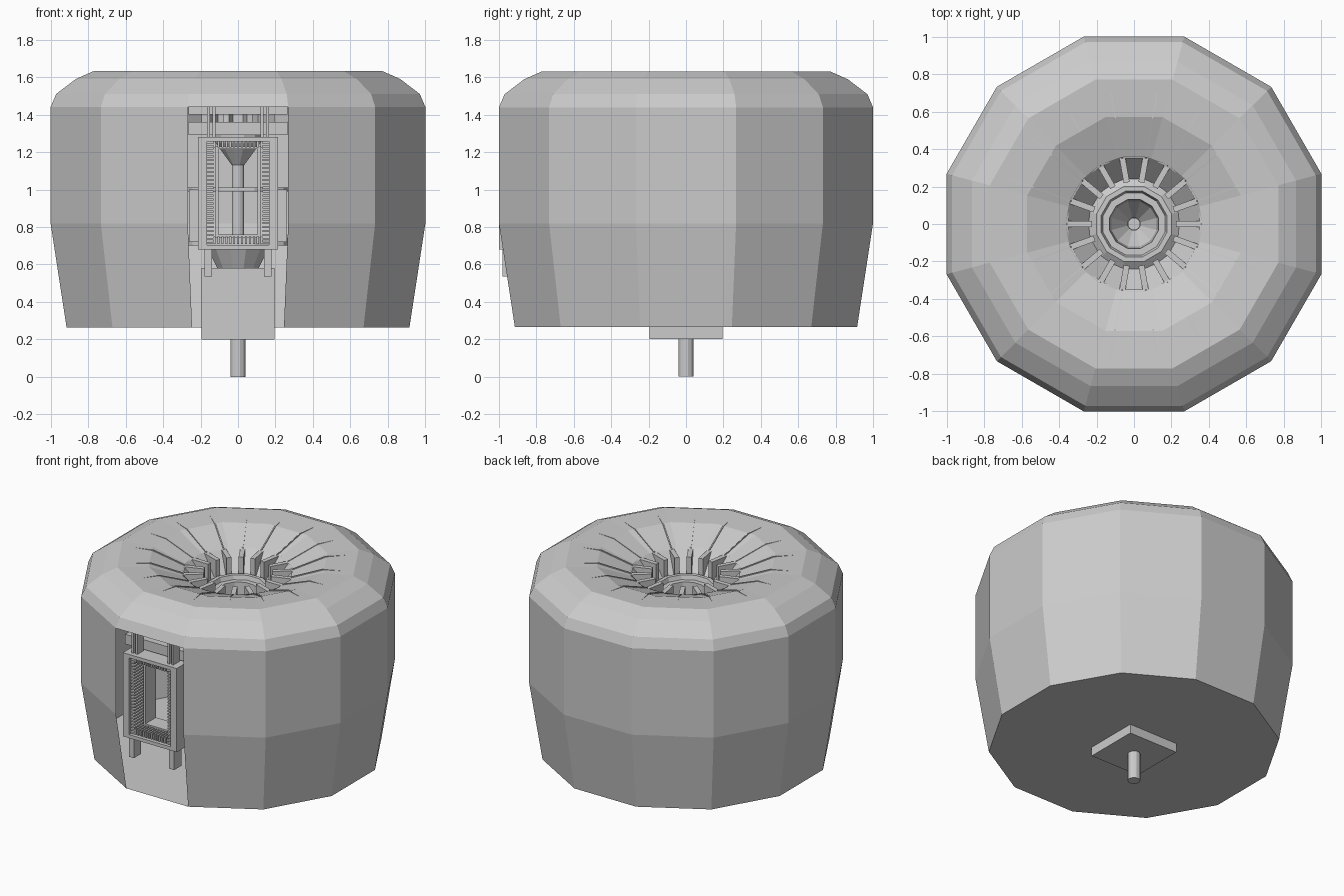
import bpy, bmesh, math
from mathutils import Matrix, Vector

cube = bpy.data.objects.get("Cube")
if cube:
    bpy.data.objects.remove(cube, do_unlink=True)

grey = bpy.data.materials.new("plain grey")
grey.use_nodes = True
colour = (0.6, 0.6, 0.6, 1)
grey.diffuse_color = colour
grey.node_tree.nodes["Principled BSDF"].inputs["Base Color"].default_value = colour


def finish(name, bm):
    mesh = bpy.data.meshes.new(name)
    bm.to_mesh(mesh)
    bm.free()
    mesh.materials.append(grey)
    ob = bpy.data.objects.new(name, mesh)
    bpy.context.collection.objects.link(ob)


def revolve(name, profile, sides, keep=lambda c: True, cap=False):
    """Turn (apothem, z) pairs around z, with a flat side facing the front."""
    bm = bmesh.new()
    grow = 1 / math.cos(math.pi / sides)
    rings = []
    for r, z in profile:
        ring = []
        for i in range(sides):
            a = -math.pi / 2 + math.tau * (i + 0.5) / sides
            ring.append(bm.verts.new((r * grow * math.cos(a), r * grow * math.sin(a), z)))
        rings.append(ring)
    for low, high in zip(rings, rings[1:]):
        for i in range(sides):
            j = (i + 1) % sides
            quad = (low[i], low[j], high[j], high[i])
            if keep(sum((v.co for v in quad), Vector((0, 0, 0))) / 4):
                bm.faces.new(quad)
    if cap:
        bm.faces.new(rings[0][::-1])
    finish(name, bm)


def boxes(name, items):
    """Join boxes given as x, y and z ranges, with an optional turn about z."""
    bm = bmesh.new()
    for x, y, z, *turn in items:
        mid = Vector([(a + b) / 2 for a, b in (x, y, z)])
        size = Vector([abs(b - a) for a, b in (x, y, z)])
        m = Matrix.Translation(mid) @ Matrix.Diagonal(size).to_4x4()
        if turn:
            m = Matrix.Rotation(turn[0], 4, "Z") @ m
        bmesh.ops.create_cube(bm, size=1, matrix=m)
    finish(name, bm)


# Twelve-sided shell with one open bay at the front
shell_profile = [(0.915, 0.265), (1, 0.82), (1, 1.44), (0.97, 1.51), (0.865, 1.59),
                 (0.77, 1.632), (0.57, 1.62), (0.35, 1.535)]
revolve("outer_shell", shell_profile, 12, cap=True,
        keep=lambda c: not (c.y < -0.7 and abs(c.x) < 0.1 and c.z < 1.44))

# Sunken throat, its ring and the funnel
revolve("throat_bowl", [(0.24, 1.40), (0.36, 1.54)], 18)
revolve("throat_ring", [(0.24, 1.34), (0.24, 1.40), (0.2, 1.43), (0.175, 1.43), (0.165, 1.40),
                        (0.13, 1.40), (0.12, 1.25), (0.033, 1.13)], 12)

# Ribs round the throat, and thin fins just breaking the crown
SLOTS = 18
angles = [math.tau * i / SLOTS for i in range(SLOTS)]
boxes("throat_ribs", [((0.225, 0.36), (-0.016, 0.016), (1.36, 1.535), a) for a in angles])
bm = bmesh.new()
fin = [(0.34, 1.50), (0.72, 1.60), (0.72, 1.628), (0.57, 1.624), (0.36, 1.544)]
for a in angles:
    spin = Matrix.Rotation(a, 3, "Z")
    left, right = [[bm.verts.new(spin @ Vector((r, y, z))) for r, z in fin]
                   for y in (-0.004, 0.004)]
    bm.faces.new(left)
    bm.faces.new(right[::-1])
    for i in range(len(fin)):
        j = (i + 1) % len(fin)
        bm.faces.new((left[j], left[i], right[i], right[j]))
finish("crown_fins", bm)

# Central shaft, pedestal and lower funnel
revolve("upper_shaft", [(0.032, 0.74), (0.032, 1.16)], 12)
revolve("lower_shaft", [(0.04, 0), (0.04, 0.25)], 12, cap=True)
boxes("pedestal", [((-0.195, 0.195), (-0.195, 0.195), (0.2, 0.58))])
revolve("lower_funnel", [(0.11, 0.58), (0.16, 0.68), (0.16, 0.72), (0.03, 0.74)], 12)
revolve("lower_collar", [(0.22, 0.74), (0.27, 0.70), (0.33, 0.70), (0.33, 0.74), (0.22, 0.74)], 12)
revolve("middle_rail", [(0.3, 0.99), (0.33, 0.99), (0.33, 1.01), (0.3, 1.01), (0.3, 0.99)], 12)

# Front frame, with rails above and legs below
FRONT, BACK = -1.0, -0.78
deep = (FRONT, BACK)
frame = []
for s in (-1, 1):
    frame.append(((s * 0.165, s * 0.214), deep, (0.68, 1.28)))
    frame.append(((s * 0.12, s * 0.135), (-0.97, -0.90), (1.28, 1.44)))
    frame.append(((s * 0.15, s * 0.165), (-0.97, -0.90), (1.28, 1.44)))
    frame.append(((s * 0.14, s * 0.18), (-0.98, -0.90), (0.535, 0.69)))
    frame.append(((s * 0.214, s * 0.262), (-0.9, -0.86), (0.72, 1.0)))
for z in ((0.68, 0.705), (1.255, 1.28)):
    frame.append(((-0.165, 0.165), deep, z))
for z in ((1.29, 1.36), (1.40, 1.44)):
    frame.append(((-0.265, 0.265), (-0.9, -0.84), z))
boxes("front_frame", frame)

# Inner lining of the frame and its rows of teeth
lining, teeth = [], []
for s in (-1, 1):
    lining.append(((s * 0.105, s * 0.12), (-0.9, BACK), (0.74, 1.22)))
    for i in range(26):
        z = 0.71 + 0.021 * i
        teeth.append(((s * 0.13, s * 0.166), (-0.985, BACK), (z, z + 0.011)))
for low, high in ((0.71, 0.75), (1.225, 1.256)):
    for i in range(13):
        x = -0.131 + 0.021 * i
        teeth.append(((x, x + 0.011), (-0.985, BACK), (low, high)))
for z in ((0.74, 0.76), (1.215, 1.23)):
    lining.append(((-0.12, 0.12), (-0.9, BACK), z))
boxes("frame_lining", lining)
boxes("frame_teeth", teeth)
